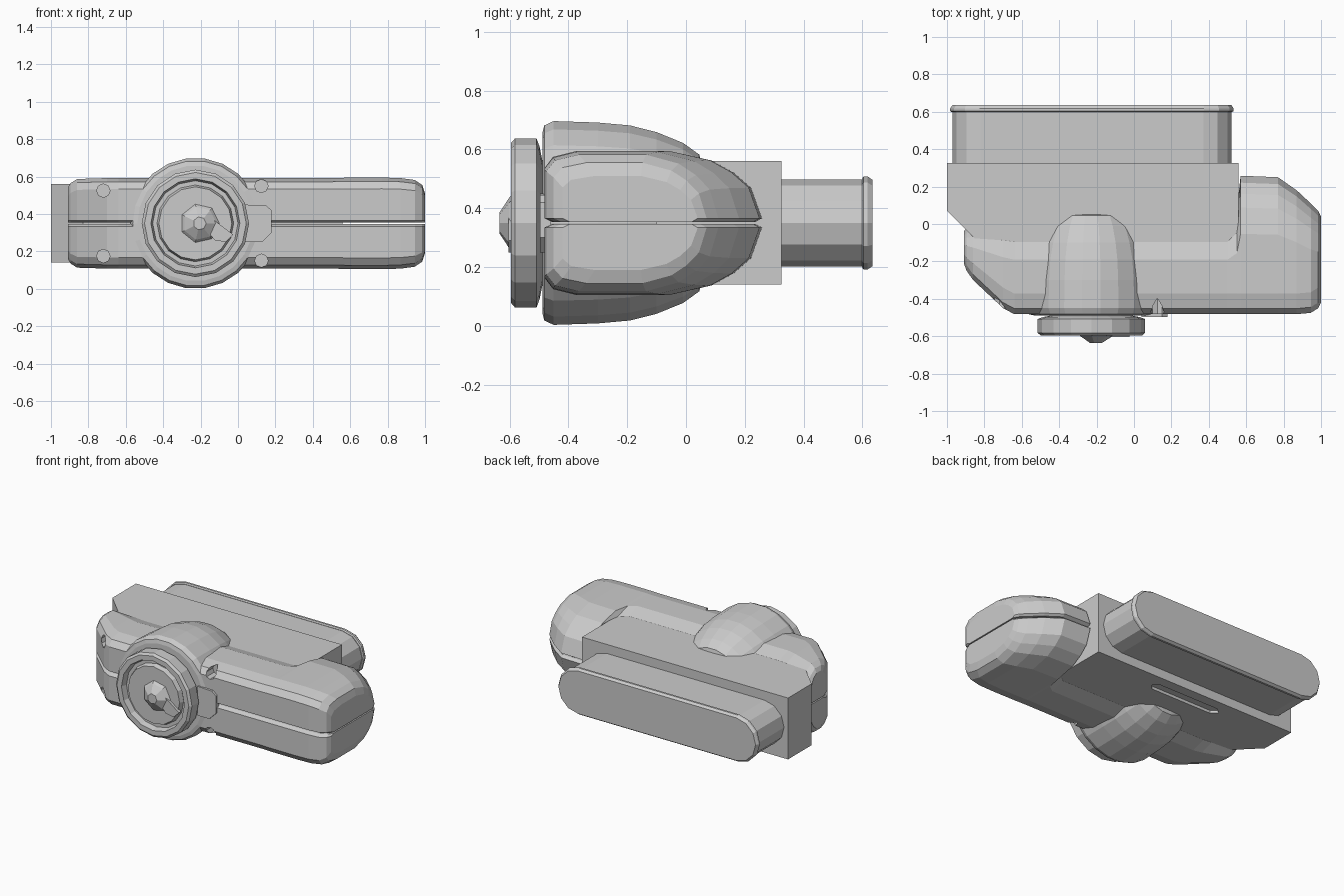
import bpy, bmesh, math

if "Cube" in bpy.data.objects:
    bpy.data.objects.remove(bpy.data.objects["Cube"])

CZ = 0.35            # height of the seam plane shared by every part
DIAL_X = -0.228      # dial / bulge axis


def loft(name, rings, origin=(0, 0, CZ)):
    """Closed solid through rings that share a point count."""
    bm = bmesh.new()
    vs = [[bm.verts.new(p) for p in r] for r in rings]
    n = len(vs[0])
    for a, b in zip(vs, vs[1:]):
        for i in range(n):
            j = (i + 1) % n
            bm.faces.new((a[i], a[j], b[j], b[i]))
    bm.faces.new(vs[0])
    bm.faces.new(vs[-1])
    bmesh.ops.recalc_face_normals(bm, faces=bm.faces)
    me = bpy.data.meshes.new(name)
    bm.to_mesh(me)
    bm.free()
    ob = bpy.data.objects.new(name, me)
    ob.location = origin
    bpy.context.collection.objects.link(ob)
    return ob


def turned(name, profile, seg, x=DIAL_X, z=CZ):
    """Solid of revolution about the y axis; profile holds (radius, y)."""
    rings = [[(r * math.cos(2 * math.pi * i / seg), y, r * math.sin(2 * math.pi * i / seg))
              for i in range(seg)] for r, y in profile]
    return loft(name, rings, (x, 0, z))


def stadium(x0, x1, half, y, seg=6):
    """Round-ended slot outline in the xz plane."""
    pts = []
    for cx, start in ((x1 - half, -90), (x0 + half, 90)):
        for i in range(seg + 1):
            a = math.radians(start + 180 * i / seg)
            pts.append((cx + half * math.cos(a), y, half * math.sin(a)))
    return pts


def apply_all(ob):
    bpy.context.view_layer.objects.active = ob
    for m in list(ob.modifiers):
        bpy.ops.object.modifier_apply(modifier=m.name)


def cut(ob, cutters):
    for c in cutters:
        c.hide_render = True
        m = ob.modifiers.new("cut", 'BOOLEAN')
        m.object = c
        m.solver = 'EXACT'
    apply_all(ob)
    for c in cutters:
        bpy.data.objects.remove(c)


# Clamshell body: half section lofted along x, mirrored across the seam
def section(x, f, b, h):
    w, k = b - f, h / 0.245
    yz = [(f + 0.025, 0.004), (f, 0.016), (f, 0.185 * k), (f + 0.03, 0.225 * k),
          (f + min(0.11, 0.3 * w), h), (f + 0.58 * w, h), (f + 0.77 * w, 0.213 * k),
          (f + 0.87 * w, 0.172 * k), (f + 0.95 * w, 0.12 * k), (b, 0.016), (b - 0.02, 0.004)]
    return [(x, y, z) for y, z in yz]


stations = [(-0.91, -0.21, -0.04, 0.19), (-0.895, -0.25, -0.02, 0.215), (-0.86, -0.30, 0.0, 0.237),
            (-0.70, -0.45, 0.02, 0.242), (-0.64, -0.482, 0.02, 0.242), (0.50, -0.482, 0.02, 0.242),
            (0.55, -0.482, 0.08, 0.243), (0.57, -0.482, 0.258, 0.244), (0.77, -0.482, 0.25, 0.245),
            (0.87, -0.482, 0.18, 0.242), (0.945, -0.475, 0.11, 0.232), (0.985, -0.45, 0.07, 0.205),
            (1.0, -0.42, 0.04, 0.16)]
body = loft("body_shell", [section(*s) for s in stations])
mir = body.modifiers.new("mirror", 'MIRROR')
mir.use_axis = (False, False, True)
mir.use_mirror_merge = False
apply_all(body)

# Screw recesses in the body
holes = []
for x, dz, y1 in ((-0.72, 0.175, -0.34), (0.125, 0.2, -0.40)):
    for s in (1, -1):
        holes.append(turned("hole_cutter", [(0.036, -0.6), (0.036, y1)], 8, x, CZ + s * dz))
cut(body, holes)

# Round bulge behind the dial
turned("dial_housing", [(0.31, -0.488), (0.335, -0.482), (0.35, -0.45), (0.345, -0.30), (0.335, -0.19),
                        (0.312, -0.10), (0.275, -0.01), (0.235, 0.045), (0.12, 0.075)], 22)

# Mounting block with a chamfered corner
plan = [(-1, 0.325), (0.56, 0.325), (0.56, -0.1), (-0.83, -0.1), (-1, 0.07)]
block = loft("mount_block", [[(x, y, z) for x, y in plan] for z in (-0.21, 0.21)])
slot = [(-0.5, 0.22), (-0.46, 0.185), (0.01, 0.185), (0.04, 0.22), (0.01, 0.255), (-0.46, 0.255)]
cut(block, [loft("slot_cutter", [[(x, y, z) for x, y in slot] for z in (-0.25, -0.19)])])

# Round-ended neck and flanged pad at the back
loft("neck", [stadium(-0.97, 0.52, 0.148, y) for y in (0.32, 0.605)])
loft("rear_pad", [stadium(-0.975 - e, 0.525 + e, 0.15 + e, y)
                  for e, y in ((0, 0.598), (0.008, 0.604), (0.008, 0.618), (-0.004, 0.635))])

# Front dial: rim, groove and recessed face
turned("dial", [(0.2, -0.486), (0.26, -0.498), (0.287, -0.508), (0.287, -0.582), (0.272, -0.595),
                (0.238, -0.595), (0.228, -0.555), (0.205, -0.555), (0.195, -0.585), (0.1, -0.585)], 16)
turned("dial_hub", [(0.11, -0.58), (0.09, -0.6), (0.035, -0.635)], 7, -0.205)

# Pointer bar on the dial face
bar = [(-0.03, 0.06), (0.03, 0.06), (0.19, -0.06), (0.15, -0.1), (0.09, -0.09)]
loft("dial_pointer", [[(x, y, z) for x, z in bar] for y in (-0.58, -0.603)], (-0.215, 0, CZ))

# Latch tab beside the dial
tab = [(0.04, -0.1), (0.13, -0.1), (0.18, -0.05), (0.18, 0.07), (0.15, 0.095), (0.04, 0.1)]
loft("latch_tab", [[(x, y, z) for x, z in tab] for y in (-0.46, -0.497)])
